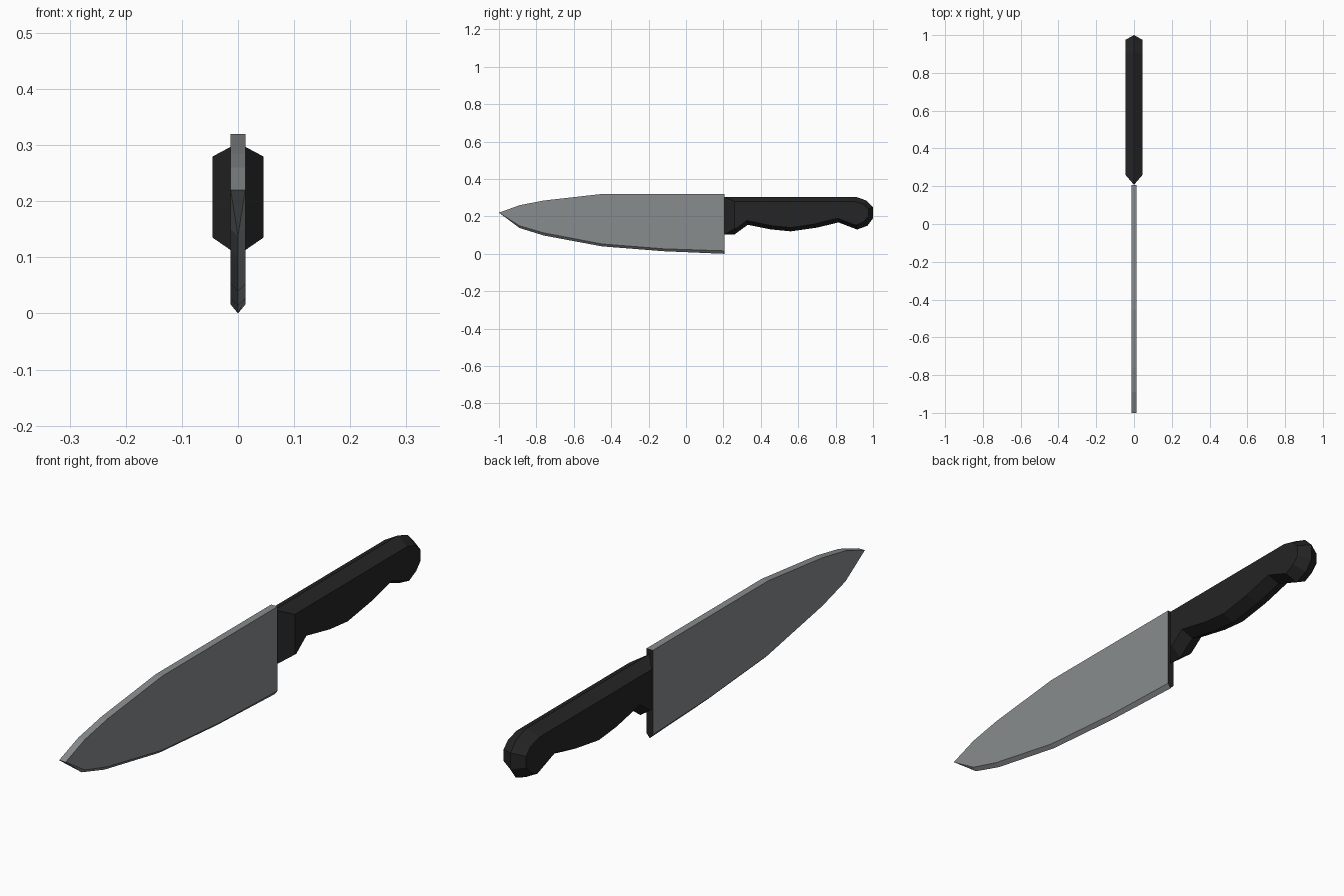
import bpy
import bmesh

old = bpy.data.objects.get("Cube")
if old:
    bpy.data.objects.remove(old, do_unlink=True)


def make_material(name, colour):
    mat = bpy.data.materials.new(name)
    mat.use_nodes = True
    mat.diffuse_color = colour
    bsdf = mat.node_tree.nodes["Principled BSDF"]
    bsdf.inputs["Base Color"].default_value = colour
    return mat


steel = make_material("steel grey", (0.25, 0.262, 0.27, 1))
black = make_material("handle black", (0.018, 0.018, 0.018, 1))


def finish(bm, name, materials):
    """Weld, fix normals and turn the bmesh into a flat shaded object."""
    bmesh.ops.remove_doubles(bm, verts=bm.verts, dist=0.0001)
    bmesh.ops.recalc_face_normals(bm, faces=bm.faces)
    mesh = bpy.data.meshes.new(name)
    bm.to_mesh(mesh)
    bm.free()
    for mat in materials:
        mesh.materials.append(mat)
    obj = bpy.data.objects.new(name, mesh)
    bpy.context.collection.objects.link(obj)
    return obj


def bridge(bm, ring_a, ring_b):
    """Join two closed rings of vertices with quads."""
    count = len(ring_a)
    for i in range(count):
        j = (i + 1) % count
        bm.faces.new((ring_a[i], ring_a[j], ring_b[j], ring_b[i]))


# Blade: flat sides, square spine, bevelled cutting edge
def build_blade():
    half = 0.013
    # y, spine height, bevel height, cutting edge height
    stations = [
        (-0.89, 0.26, 0.15, 0.138),
        (-0.76, 0.285, 0.112, 0.098),
        (-0.45, 0.32, 0.053, 0.04),
        (-0.12, 0.32, 0.027, 0.014),
        (0.207, 0.32, 0.016, 0.0),
    ]
    bm = bmesh.new()
    rings = []
    for y, top, side, edge in stations:
        section = [(-half, top), (half, top), (half, side), (0, edge), (-half, side)]
        rings.append([bm.verts.new((x, y, z)) for x, z in section])
    for a, b in zip(rings, rings[1:]):
        bridge(bm, a, b)

    # Pointed end: a short edge as wide as the spine
    left, right = (bm.verts.new((x, -1, 0.22)) for x in (half, -half))
    spine_r, spine_l, side_l, edge, side_r = rings[0]
    bm.faces.new((spine_r, spine_l, left, right))
    bm.faces.new((spine_l, side_l, left))
    bm.faces.new((side_r, spine_r, right))
    bm.faces.new((side_l, edge, left))
    bm.faces.new((edge, side_r, right))
    bm.faces.new((left, edge, right))

    # Heel of the blade is black like the handle
    heel = bm.faces.new(rings[-1])
    heel.material_index = 1
    return finish(bm, "blade", [steel, black])


# Handle: outer ridge on the centre line, bevelled to a smaller flat on each side
def build_handle():
    half = 0.045
    # ridge y, ridge z, flat y, flat z
    outline = [
        (0.207, 0.304, 0.26, 0.28),
        (0.91, 0.304, 0.9, 0.28),
        (0.965, 0.285, 0.95, 0.265),
        (1.0, 0.25, 0.975, 0.24),
        (1.0, 0.19, 0.975, 0.2),
        (0.97, 0.15, 0.95, 0.172),
        (0.915, 0.13, 0.91, 0.153),
        (0.815, 0.168, 0.81, 0.19),
        (0.7, 0.14, 0.69, 0.16),
        (0.56, 0.12, 0.56, 0.14),
        (0.45, 0.131, 0.46, 0.15),
        (0.33, 0.155, 0.325, 0.178),
        (0.26, 0.104, 0.268, 0.135),
        (0.207, 0.104, 0.26, 0.135),
    ]
    bm = bmesh.new()
    ridge = [bm.verts.new((0, p[0], p[1])) for p in outline]
    for x in (-half, half):
        flat = [bm.verts.new((x, p[2], p[3])) for p in outline]
        bridge(bm, ridge, flat)
        bm.faces.new(flat)
    return finish(bm, "handle", [black])


build_blade()
build_handle()
